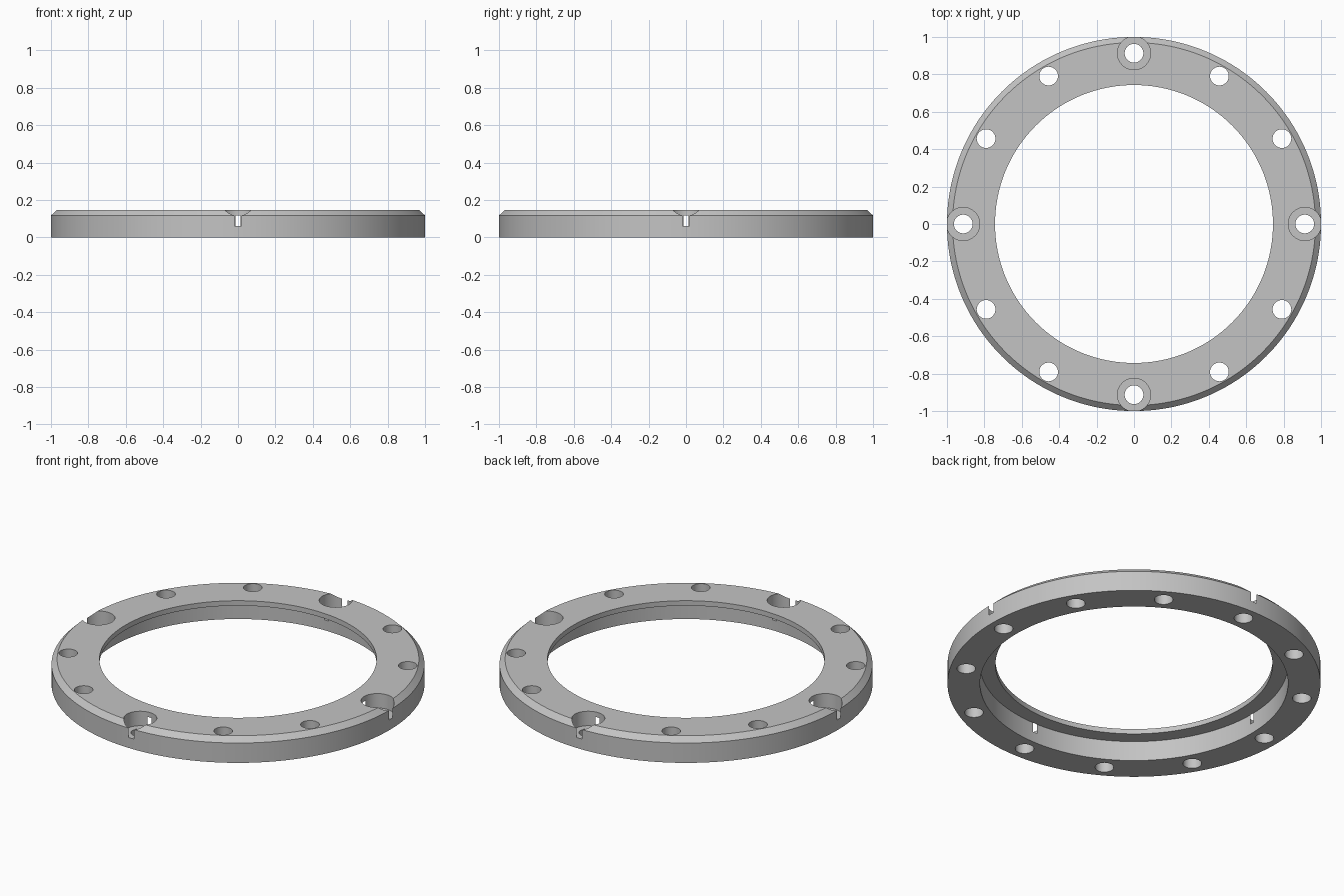
import bpy, bmesh, math
from mathutils import Matrix, Vector

cube = bpy.data.objects.get("Cube")
if cube:
    bpy.data.objects.remove(cube, do_unlink=True)

HEIGHT = 0.147
LEDGE = 0.1175       # underside of the inner lip and foot of the outer chamfer
POCKET_FLOOR = 0.0615
BOLT_CIRCLE = 0.9132

grey = bpy.data.materials.new("machined grey")
grey.use_nodes = True
colour = (0.55, 0.55, 0.55, 1)
grey.diffuse_color = colour
grey.node_tree.nodes["Principled BSDF"].inputs["Base Color"].default_value = colour


def make_object(name, bm):
    mesh = bpy.data.meshes.new(name)
    bmesh.ops.recalc_face_normals(bm, faces=bm.faces)
    bm.to_mesh(mesh)
    bm.free()
    mesh.materials.append(grey)
    obj = bpy.data.objects.new(name, mesh)
    bpy.context.collection.objects.link(obj)
    return obj


def lathe(name, profile, segments):
    """Revolve a closed (radius, z) profile about the z axis."""
    bm = bmesh.new()
    rings = []
    for i in range(segments):
        a = math.tau * i / segments
        rings.append([bm.verts.new((r * math.cos(a), r * math.sin(a), z)) for r, z in profile])
    for i, ring in enumerate(rings):
        after = rings[(i + 1) % segments]
        for j in range(len(profile)):
            k = (j + 1) % len(profile)
            bm.faces.new((ring[j], after[j], after[k], ring[k]))
    return make_object(name, bm)


def bolt_circle_cutter(name, count, radius, bottom, top):
    """Upright cylinders spaced evenly around the bolt circle."""
    bm = bmesh.new()
    for i in range(count):
        place = (Matrix.Rotation(math.tau * i / count, 4, 'Z')
                 @ Matrix.Translation(Vector((BOLT_CIRCLE, 0, (bottom + top) / 2))))
        bmesh.ops.create_cone(bm, cap_ends=True, segments=64, radius1=radius,
                              radius2=radius, depth=top - bottom, matrix=place)
    obj = make_object(name, bm)
    obj.hide_render = True
    return obj


# Ring body: chamfered outer rim, thin inner lip over a wide recess
ring = lathe("flange_ring", [(0.826, 0), (1, 0), (1, LEDGE), (0.97, HEIGHT),
                             (0.743, HEIGHT), (0.743, LEDGE), (0.826, LEDGE)], 256)

# Twelve bolt holes; four wide pockets that just break through both walls
cutters = [bolt_circle_cutter("bolt_hole_cutter", 12, 0.05, -0.1, 0.3),
           bolt_circle_cutter("pocket_cutter", 4, 0.0885, POCKET_FLOOR, 0.3)]

bpy.ops.object.select_all(action='DESELECT')
bpy.context.view_layer.objects.active = ring
ring.select_set(True)
for cutter in cutters:
    mod = ring.modifiers.new(cutter.name, 'BOOLEAN')
    mod.operation = 'DIFFERENCE'
    mod.solver = 'EXACT'
    mod.object = cutter
    bpy.ops.object.modifier_apply(modifier=mod.name)
for cutter in cutters:
    bpy.data.objects.remove(cutter, do_unlink=True)

bpy.ops.object.shade_smooth_by_angle(angle=math.radians(30))
